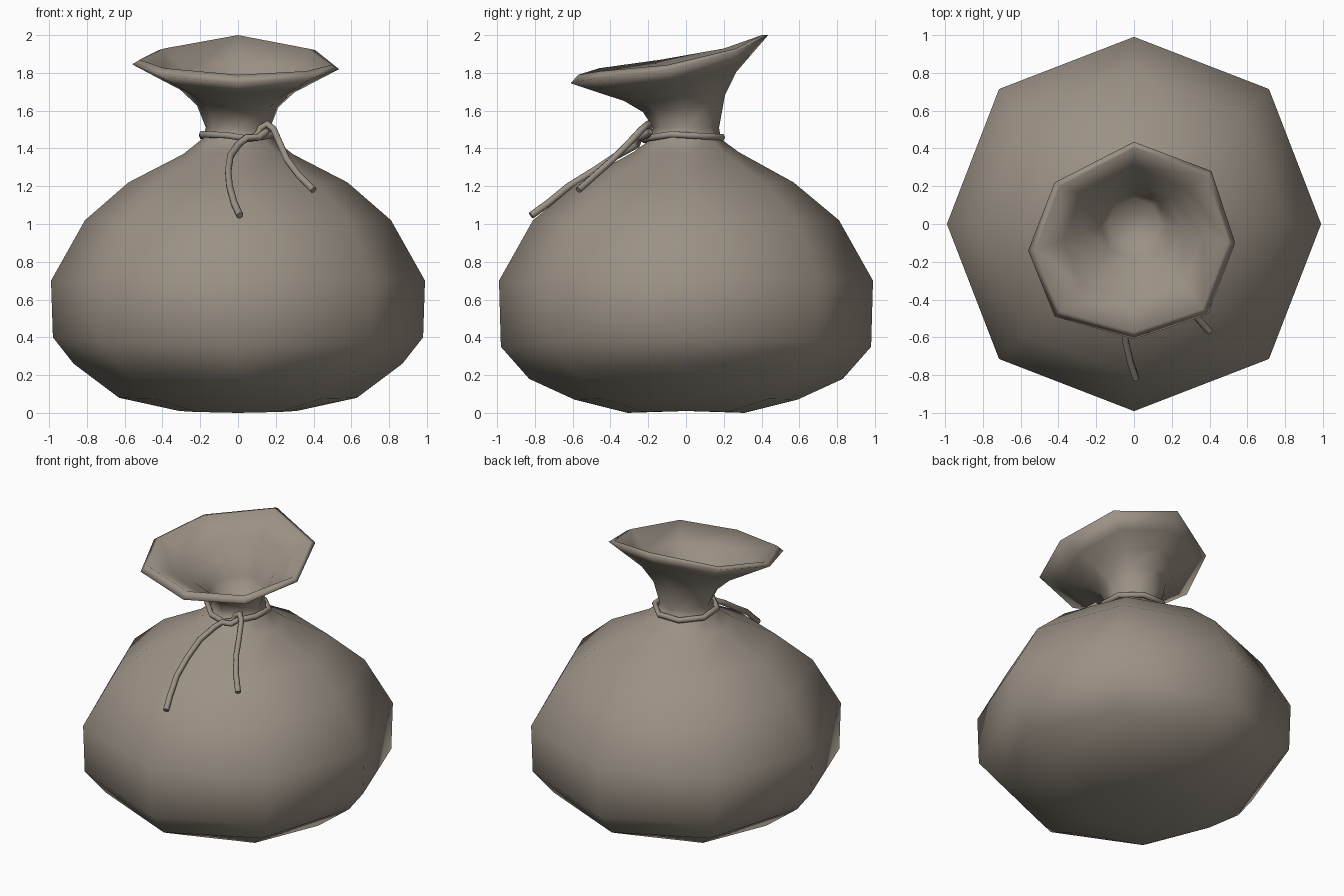
import bpy, bmesh, math
from mathutils import Vector

if "Cube" in bpy.data.objects:
    bpy.data.objects.remove(bpy.data.objects["Cube"])

cloth = bpy.data.materials.new("taupe cloth")
cloth.diffuse_color = (0.33, 0.285, 0.235, 1)
cloth.use_nodes = True
cloth.node_tree.nodes["Principled BSDF"].inputs["Base Color"].default_value = cloth.diffuse_color

N = 8
ANG = [2 * math.pi * k / N for k in range(N)]


def smooth(ob):
    for p in ob.data.polygons:
        p.use_smooth = True


# Body profile: radius/height on the x axis, radius/height on the y axis
body = [(0.31, 0.01, 0.31, 0.0), (0.63, 0.08, 0.59, 0.07), (0.87, 0.26, 0.83, 0.18),
        (0.98, 0.40, 0.98, 0.35), (0.99, 0.70, 0.99, 0.70), (0.81, 1.02, 0.81, 1.02),
        (0.58, 1.22, 0.57, 1.22), (0.29, 1.37, 0.28, 1.38), (0.19, 1.45, 0.185, 1.45)]
# Lopsided octagonal mouth, starting on +x and going round to the back
rim = [Vector(p) for p in ((.535, -.10, 1.82), (.41, .28, 1.92), (0, .435, 2.0), (-.42, .22, 1.92),
                           (-.56, -.14, 1.845), (-.42, -.49, 1.785), (0, -.61, 1.745), (.39, -.48, 1.77))]

rings = []
for rx, zx, ry, zy in body:
    ring = []
    for k, a in enumerate(ANG):
        w = math.cos(a) ** 2
        f = 1.02 if k % 2 else 1.0
        r = (rx * w + ry * (1 - w)) * f
        ring.append(Vector((r * math.cos(a), r * math.sin(a), zx * w + zy * (1 - w))))
    rings.append(ring)


def between(low, high, tr, tz):
    return [Vector((p.x + (q.x - p.x) * tr, p.y + (q.y - p.y) * tr, p.z + (q.z - p.z) * tz))
            for p, q in zip(low, high)]


# Neck and flare up to the mouth
neck = [Vector((.17 * math.cos(a), .175 * math.sin(a), 1.51)) for a in ANG]
rings.append(neck)
for tr, tz in ((.12, .35), (.35, .60), (.66, .79)):
    rings.append(between(neck, rim, tr, tz))
rings.append(rim)

# Rolled lip and the inside of the mouth
lip = [Vector((p.x * .93, (p.y + .05) * .93 - .05, p.z + .045 * (0.435 - p.y) / 1.045)) for p in rim]
rings.append(lip)
throat = [Vector((.14 * math.cos(a), .14 * math.sin(a), 1.52)) for a in ANG]
for tr, tz in ((.62, .70), (.32, .48), (.10, .2)):
    rings.append(between(throat, lip, tr, tz))
rings.append(throat)

bm = bmesh.new()
vs = [[bm.verts.new(p) for p in ring] for ring in rings]
for a, b in zip(vs, vs[1:]):
    for k in range(N):
        j = (k + 1) % N
        bm.faces.new((a[k], a[j], b[j], b[k]))
bm.faces.new(list(reversed(vs[0])))
bm.faces.new(vs[-1])
me = bpy.data.meshes.new("sack")
bm.to_mesh(me)
bm.free()
sack = bpy.data.objects.new("sack", me)
bpy.context.collection.objects.link(sack)
me.materials.append(cloth)
smooth(sack)


def cord(name, pts, cyclic=False):
    cu = bpy.data.curves.new(name, 'CURVE')
    cu.dimensions = '3D'
    cu.bevel_depth = 0.019
    cu.bevel_resolution = 1
    cu.use_fill_caps = True
    sp = cu.splines.new('POLY')
    sp.points.add(len(pts) - 1)
    for p, c in zip(sp.points, pts):
        p.co = (*c, 1)
    sp.use_cyclic_u = cyclic
    ob = bpy.data.objects.new(name, cu)
    bpy.context.collection.objects.link(ob)
    cu.materials.append(cloth)
    bpy.ops.object.select_all(action='DESELECT')
    ob.select_set(True)
    bpy.context.view_layer.objects.active = ob
    bpy.ops.object.convert(target='MESH')
    smooth(bpy.context.object)


# Cord round the neck, slightly higher at the left
loop = [(.205 * math.cos(a + math.pi / 8), .205 * math.sin(a + math.pi / 8),
         1.47 - .012 * math.sin(a + math.pi / 8)) for a in ANG]
loop[5] = (-.06, -.21, 1.47)
loop[6] = (.06, -.225, 1.45)
cord("neck_cord", loop, True)

# Knot and the two hanging ends
cord("long_cord_end", [(.15, -.19, 1.49), (.11, -.235, 1.46), (.05, -.245, 1.46), (.0, -.26, 1.42),
                       (-.04, -.37, 1.36), (-.052, -.49, 1.28), (-.045, -.62, 1.2),
                       (-.02, -.73, 1.11), (.01, -.82, 1.045)])
cord("short_cord_end", [(.03, -.22, 1.445), (.10, -.20, 1.47), (.12, -.195, 1.51), (.155, -.20, 1.53), (.19, -.235, 1.50),
                        (.225, -.31, 1.42), (.26, -.39, 1.34), (.32, -.48, 1.26), (.40, -.57, 1.18)])
